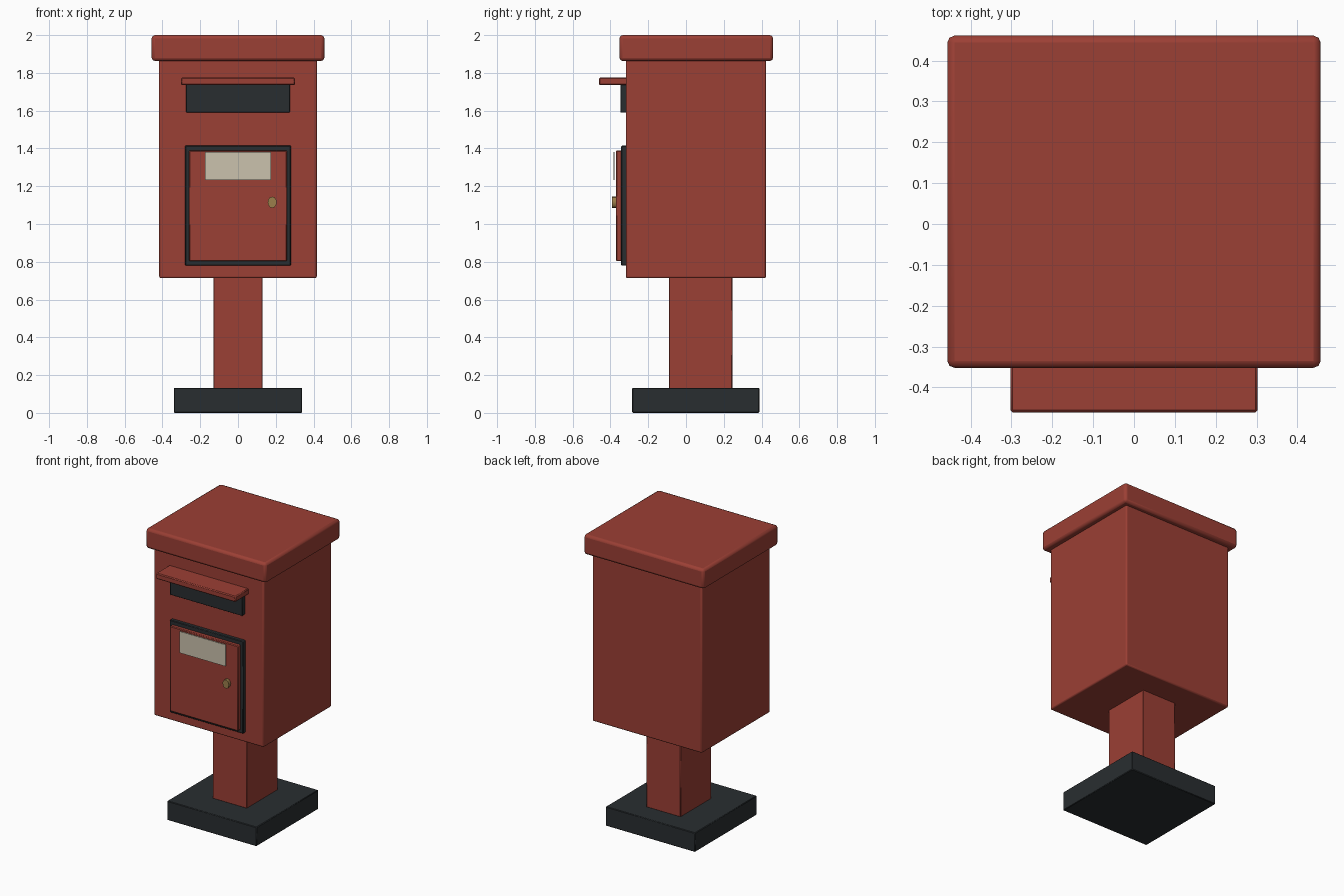
import bpy, math

if "Cube" in bpy.data.objects:
    bpy.data.objects.remove(bpy.data.objects["Cube"])


def material(name, rgb):
    m = bpy.data.materials.new(name)
    m.diffuse_color = (*rgb, 1)
    m.use_nodes = True
    m.node_tree.nodes["Principled BSDF"].inputs["Base Color"].default_value = m.diffuse_color
    return m


RED = material("red_paint", (0.33, 0.05, 0.035))
DARK = material("dark_metal", (0.022, 0.027, 0.03))
CREAM = material("cream_card", (0.6, 0.54, 0.42))
BRASS = material("brass", (0.33, 0.21, 0.07))


def finish(ob, name, mat, bevel=0.0, segments=1):
    ob.name = name
    ob.data.materials.append(mat)
    bpy.ops.object.transform_apply(location=False, rotation=True, scale=True)
    if bevel:
        b = ob.modifiers.new("bevel", 'BEVEL')
        b.width, b.segments = bevel, segments
    bpy.ops.object.shade_smooth_by_angle(angle=math.radians(30))


def box(name, mat, x, y, z, bevel=0.0, segments=1):
    """Box from (min, max) ranges on each axis."""
    bpy.ops.mesh.primitive_cube_add(size=1, location=[(a + b) / 2 for a, b in (x, y, z)])
    ob = bpy.context.object
    ob.scale = [b - a for a, b in (x, y, z)]
    finish(ob, name, mat, bevel, segments)


# Foot, post, body and lid
box("base_plate", DARK, (-0.34, 0.34), (-0.285, 0.388), (0, 0.132), 0.004)
box("post", RED, (-0.13, 0.13), (-0.09, 0.245), (0.13, 0.72), 0.003)
box("body", RED, (-0.417, 0.417), (-0.318, 0.423), (0.713, 1.875), 0.009, 2)
box("lid", RED, (-0.457, 0.457), (-0.352, 0.461), (1.863, 2.0), 0.017, 2)

# Letter slot with its rain hood
box("letter_slot", DARK, (-0.275, 0.275), (-0.347, -0.31), (1.59, 1.738), 0.003)
box("slot_hood", RED, (-0.303, 0.303), (-0.461, -0.31), (1.735, 1.775), 0.006)

# Collection door
box("door_frame", DARK, (-0.28, 0.28), (-0.343, -0.31), (0.78, 1.415), 0.004)
box("door", RED, (-0.26, 0.26), (-0.371, -0.34), (0.803, 1.389), 0.005)
box("notice_card", CREAM, (-0.174, 0.174), (-0.385, -0.379), (1.232, 1.38))

# Door lock, a slightly tall round stud
bpy.ops.mesh.primitive_cylinder_add(vertices=12, radius=1, depth=1,
                                    location=(0.181, -0.379, 1.115),
                                    rotation=(math.pi / 2, 0, 0))
lock = bpy.context.object
lock.scale = (0.024, 0.03, 0.026)
finish(lock, "door_lock", BRASS)
